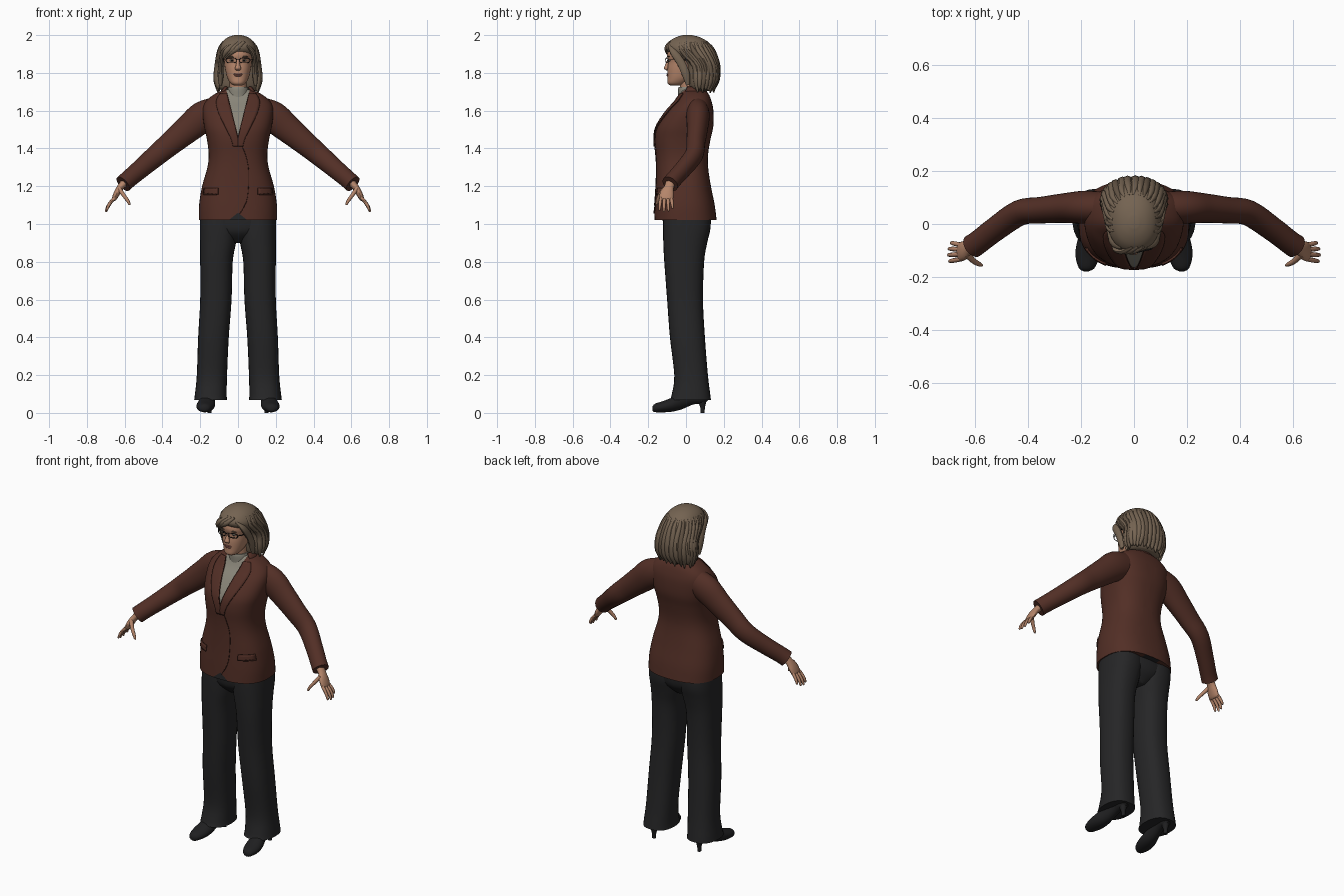
import bpy, bmesh, math, random
from mathutils import Vector

cube = bpy.data.objects.get("Cube")
if cube:
    bpy.data.objects.remove(cube)
random.seed(4)


def material(name, *rgb):
    m = bpy.data.materials.new(name)
    m.use_nodes = True
    m.diffuse_color = (*rgb, 1)
    bsdf = m.node_tree.nodes["Principled BSDF"]
    bsdf.inputs["Base Color"].default_value = (*rgb, 1)
    bsdf.inputs["Roughness"].default_value = 0.8
    return m


JACKET = material("russet jacket", .085, .028, .019)
SEAM = material("dark seam", .03, .01, .007)
SHIRT = material("grey knit", .25, .235, .19)
TROUSER = material("charcoal cloth", .019, .019, .02)
SHOE = material("black leather", .014, .014, .015)
SKIN = material("skin", .46, .235, .145)
LIPS = material("lips", .30, .11, .09)
HAIR = material("brown hair", .175, .125, .083)
HAIR_DARK = material("dark brown hair", .125, .088, .058)
FRAME = material("spectacle black", .012, .011, .011)
X, Y, Z = Vector((1, 0, 0)), Vector((0, 1, 0)), Vector((0, 0, 1))


def spline(rows, n=4):
    """Smooth rows of numbers with a Catmull-Rom curve."""
    out = []
    for i in range(len(rows) - 1):
        a, b, c, d = (rows[max(0, min(len(rows) - 1, i + k))] for k in (-1, 0, 1, 2))
        for j in range(n):
            t = j / n
            out.append([q + .5 * t * (r - p + t * (2 * p - 5 * q + 4 * r - s + t * (3 * (q - r) + s - p)))
                        for p, q, r, s in zip(a, b, c, d)])
    return out + [list(rows[-1])]


def body(rows):
    """(x, z, half width, front y, back y) to (x, y, z, half width, half depth)."""
    return [(x, (f + b) / 2, z, w, (b - f) / 2) for x, z, w, f, b in rows]


def oval(a, p):
    c, s = math.cos(a), math.sin(a)
    return math.copysign(abs(c) ** (2 / p), c), math.copysign(abs(s) ** (2 / p), s)


def finish(name, bm, *mats):
    bmesh.ops.recalc_face_normals(bm, faces=bm.faces)
    me = bpy.data.meshes.new(name)
    bm.to_mesh(me)
    bm.free()
    for m in mats:
        me.materials.append(m)
    ob = bpy.data.objects.new(name, me)
    bpy.context.collection.objects.link(ob)
    return ob


def loft_mesh(rows, segs=24, axis=None, ref=Y, p=2.0, n=4):
    """Skin oval rings strung along a smoothed path."""
    rows, bm, rings = spline(rows, n), bmesh.new(), []
    pts = [Vector(r[:3]) for r in rows]
    for i, r in enumerate(rows):
        t = axis or (pts[min(i + 1, len(pts) - 1)] - pts[max(i - 1, 0)]).normalized()
        v = (ref - t * ref.dot(t)).normalized()
        u = v.cross(t)
        ring = []
        for k in range(segs):
            c, s = oval(math.tau * k / segs, p)
            ring.append(bm.verts.new(pts[i] + u * c * r[3] + v * s * r[4]))
        rings.append(ring)
    for a, b in zip(rings, rings[1:]):
        for k in range(segs):
            bm.faces.new((a[k], a[k - 1], b[k - 1], b[k]))
    bm.faces.new(rings[0])
    bm.faces.new(rings[-1])
    return bm


def loft(name, rows, mat, **kw):
    return finish(name, loft_mesh(rows, **kw), mat)


def flip(rows, s):
    return [(s * r[0], *r[1:]) for r in rows]


def ring_at(rows, z):
    """Interpolated ring of an upright loft at height z."""
    for a, b in zip(rows, rows[1:]):
        if a[2] <= z <= b[2]:
            t = (z - a[2]) / max(b[2] - a[2], 1e-6)
            return [p + t * (q - p) for p, q in zip(a, b)]
    return rows[-1] if z > rows[-1][2] else rows[0]


# Jacket body with cut-in neckline and hem notch
TORSO = body([(0, 1.02, .207, -.168, .162), (0, 1.1, .206, -.165, .152), (0, 1.2, .19, -.16, .132),
              (0, 1.3, .162, -.158, .117), (0, 1.37, .155, -.16, .117), (0, 1.45, .165, -.165, .13),
              (0, 1.52, .18, -.152, .145), (0, 1.6, .187, -.1, .145), (0, 1.65, .17, -.056, .135),
              (0, 1.69, .12, -.032, .118), (0, 1.712, .066, -.02, .09)])
DENSE = spline(TORSO)
bm = loft_mesh(TORSO, segs=48, axis=Z, p=2.5)
for s in (-1, 1):
    for slope, z in ((-4, 1.46), (.8, 1.06)):
        bmesh.ops.bisect_plane(bm, geom=bm.verts[:] + bm.edges[:] + bm.faces[:],
                               plane_co=(0, 0, z), plane_no=(slope * s, 0, 1))
for f in bm.faces:
    c = f.calc_center_median()
    if c.y < .04 and c.z > 1.46 + 4 * abs(c.x):
        f.material_index = 1
    elif c.y < 0 and c.z + .8 * abs(c.x) < 1.06:
        f.material_index = 2
finish("jacket_body", bm, JACKET, SHIRT, TROUSER)


def chest(x, z, lift=.004):
    """Point just above the jacket front."""
    _, yc, _, w, d = ring_at(DENSE, z)
    return Vector((x, yc - d * max(0, 1 - abs(x / w) ** 2.5) ** .4 - lift, z))


def front_plate(name, rows, mat, s=1, cols=5):
    """Thin plate laid on the jacket from (z, inner x, outer x) rows."""
    bm, grid = bmesh.new(), []
    for z, a, b in spline(rows, 3):
        grid.append([bm.verts.new(chest(s * (a + (b - a) * k / cols), z)) for k in range(cols + 1)])
    for p, q in zip(grid, grid[1:]):
        for k in range(cols):
            bm.faces.new((p[k], p[k + 1], q[k + 1], q[k]))
    mod = finish(name, bm, mat).modifiers.new("thickness", "SOLIDIFY")
    mod.thickness, mod.offset = .007, 0


def tube(name, pts, mat, r, cyclic=False):
    cu = bpy.data.curves.new(name, "CURVE")
    cu.dimensions, cu.bevel_depth, cu.bevel_resolution = "3D", r, 1
    sp = cu.splines.new("POLY")
    sp.points.add(len(pts) - 1)
    for q, p in zip(sp.points, pts):
        q.co = (*p, 1)
    sp.use_cyclic_u = cyclic
    cu.materials.append(mat)
    bpy.context.collection.objects.link(bpy.data.objects.new(name, cu))


def front_line(name, pts, s=1, lift=.003):
    tube(name, [chest(s * x, z, lift) for x, z in spline(pts, 5)], SEAM, .0018)


# Lapels, pockets, closing edge
LAPEL = [(1.69, .095), (1.65, .115), (1.6, .106), (1.55, .085), (1.5, .06), (1.45, .036), (1.41, .025)]
for s, side in ((1, "left"), (-1, "right")):
    front_plate(side + "_lapel", [(z, max(0, (z - 1.46) / 4), x) for z, x in LAPEL], JACKET, s)
    front_line(side + "_lapel_edge", [(x, z) for z, x in LAPEL], s, .006)
    front_line(side + "_neckline_edge", [(.058, 1.69), (.03, 1.58), (0, 1.46)], s, .007)
    front_plate(side + "_pocket_flap", [(1.19, .105, .178), (1.155, .105, .184)], JACKET, s)
    front_line(side + "_pocket_seam", [(.105, 1.155), (.145, 1.16), (.184, 1.165)], s, .007)
front_line("closing_edge", [(0, 1.46), (.035, 1.38), (.055, 1.3), (.056, 1.2), (.045, 1.12), (.01, 1.055)])

# Folded collar round the back of the neck
bm = bmesh.new()
levels = [[bm.verts.new((w * math.cos(a), .035 + d * math.sin(a), z))
           for a in (math.radians(-30 + 12 * k) for k in range(21))]
          for w, d, z in ((.07, .058, 1.728), (.082, .07, 1.715), (.105, .085, 1.685))]
for p, q in zip(levels, levels[1:]):
    for k in range(20):
        bm.faces.new((p[k], p[k + 1], q[k + 1], q[k]))
finish("collar", bm, JACKET).modifiers.new("thickness", "SOLIDIFY").thickness = .01

# Neck and head
loft("turtleneck", body([(0, 1.6, .066, -.045, .075), (0, 1.67, .06, -.042, .07), (0, 1.71, .055, -.042, .066),
                         (0, 1.724, .051, -.039, .06)]), SHIRT, axis=Z)
loft("neck", body([(0, 1.66, .045, -.03, .06), (0, 1.78, .045, -.035, .06)]), SKIN, axis=Z)
HEAD = body([(0, 1.733, .022, -.082, -.02), (0, 1.745, .04, -.098, .0), (0, 1.775, .057, -.098, .04),
             (0, 1.82, .068, -.098, .07), (0, 1.86, .073, -.094, .09), (0, 1.9, .075, -.1, .095),
             (0, 1.95, .06, -.075, .075), (0, 1.975, .03, -.04, .04)])
loft("head", HEAD, SKIN, axis=Z, p=2.2, segs=32)
loft("nose", [(0, -.092, 1.872, .007, .006), (0, -.1, 1.845, .01, .009), (0, -.105, 1.824, .016, .012),
              (0, -.098, 1.813, .011, .005)], SKIN, axis=Z, segs=12)


def blob(name, at, size, mat):
    bm = bmesh.new()
    bmesh.ops.create_uvsphere(bm, u_segments=16, v_segments=8, radius=1)
    bmesh.ops.scale(bm, vec=size, verts=bm.verts)
    bmesh.ops.translate(bm, vec=at, verts=bm.verts)
    finish(name, bm, mat)


blob("upper_lip", (0, -.097, 1.794), (.024, .006, .004), LIPS)
blob("lower_lip", (0, -.096, 1.786), (.02, .007, .005), LIPS)

# Eyes and spectacles
for s, side in ((1, "left"), (-1, "right")):
    blob(side + "_eye", (s * .032, -.087, 1.866), (.013, .007, .006), SHIRT)
    blob(side + "_iris", (s * .032, -.092, 1.866), (.005, .004, .005), FRAME)
    blob(side + "_brow", (s * .034, -.092, 1.886), (.02, .005, .003), HAIR_DARK)
    rim = [oval(math.tau * k / 24, 3) for k in range(24)]
    tube(side + "_lens_rim", [(s * .036 + .027 * c, -.107 + .012 * abs(c * .5 + s * .5), 1.866 + .013 * h)
                              for c, h in rim], FRAME, .0022, True)
    tube(side + "_temple", [(s * .064, -.096, 1.87), (s * .078, -.075, 1.87), (s * .082, .01, 1.868)], FRAME, .0025)
tube("spectacle_bridge", [(-.01, -.107, 1.87), (0, -.109, 1.873), (.01, -.107, 1.87)], FRAME, .002)

# Hair mass, then tapering locks over it
MOP = body([(0, 1.705, .085, .03, .13), (0, 1.73, .112, .015, .153), (0, 1.78, .119, .005, .168),
            (0, 1.84, .112, -.005, .168), (0, 1.88, .107, -.045, .162), (0, 1.91, .104, -.093, .152),
            (0, 1.94, .097, -.106, .135), (0, 1.97, .078, -.085, .108), (0, 1.99, .05, -.05, .07),
            (0, 2.0, .018, -.015, .03)])
loft("hair_mass", MOP, HAIR, axis=Z, p=2.15, segs=40)
MOP_DENSE = spline(MOP)
for i in range(19):
    a = math.radians(-20 + i * 220 / 18)
    tip = random.uniform(1.69, 1.72)
    rows = []
    for z, r in ((1.965, .005), (1.92, .013), (1.84, .018), (1.77, .018), (1.73, .012), (tip, .003)):
        x, y, _, w, d = ring_at(MOP_DENSE, max(z, 1.725))
        c, h = oval(a + random.uniform(-.04, .04), 2.15)
        k = .95 if z > 1.75 else .98
        rows.append((x + w * k * c, y + d * k * h, z, r, r))
    loft("hair_lock_%d" % i, rows, HAIR_DARK if i % 5 == 2 else HAIR, segs=8, n=3)
for s, side in ((1, "left"), (-1, "right")):
    loft(side + "_face_lock", flip([(.045, -.085, 1.945, .008, .012), (.078, -.065, 1.91, .013, .02),
                                    (.09, -.025, 1.85, .013, .022), (.092, .0, 1.79, .016, .022),
                                    (.093, .01, 1.735, .008, .01)], s), HAIR, segs=10)
for k in range(3):
    loft("fringe_%d" % k, [(.035 - .02 * k, -.085, 1.965, .006, .006), (.0 - .02 * k, -.103, 1.935, .014, .01),
                           (-.035 - .015 * k, -.1, 1.91, .013, .009), (-.065 - .008 * k, -.08, 1.878, .004, .004)],
         HAIR, segs=8)

# Trouser seat
loft("trouser_seat", body([(0, .9, .04, -.06, .07), (0, .95, .13, -.11, .115), (0, 1.0, .185, -.122, .128),
                           (0, 1.08, .19, -.125, .13)]), TROUSER, axis=Z, p=2.4)

LEG = body([(.145, .068, .087, -.085, .132), (.144, .1, .084, -.075, .128), (.138, .2, .08, -.062, .116),
            (.13, .4, .081, -.085, .1), (.117, .6, .083, -.1, .09), (.114, .8, .086, -.115, .096),
            (.106, .9, .095, -.12, .112), (.102, .98, .1, -.122, .13), (.1, 1.07, .1, -.12, .13)])
SLEEVE = [(.1, .06, 1.6, .075, .06), (.185, .063, 1.567, .083, .062), (.26, .06, 1.507, .074, .056),
          (.35, .052, 1.432, .064, .05), (.43, .042, 1.365, .057, .048), (.52, -.018, 1.288, .05, .045),
          (.58, -.064, 1.237, .047, .044), (.608, -.084, 1.212, .047, .045)]
SHOE_ROWS = [(.18, -.178, .022, .01, .01), (.178, -.165, .026, .03, .022), (.174, -.12, .033, .046, .03),
             (.168, -.07, .045, .047, .038), (.16, -.02, .064, .038, .044), (.153, .04, .085, .034, .04),
             (.15, .09, .09, .033, .04), (.149, .116, .09, .018, .025)]
PALM = [(.595, -.08, 1.225, .022, .026), (.622, -.09, 1.195, .018, .026), (.64, -.1, 1.165, .017, .036),
        (.655, -.105, 1.135, .013, .036), (.66, -.106, 1.125, .007, .028)]
for s, side in ((1, "left"), (-1, "right")):
    # Legs and heeled shoes
    loft(side + "_trouser_leg", flip(LEG, s), TROUSER, axis=Z, p=2.4, segs=28)
    loft(side + "_shoe", flip(SHOE_ROWS, s), SHOE, axis=Y, ref=Z, segs=20)
    loft(side + "_shoe_heel", flip([(.15, .088, 0, .011, .011), (.15, .088, .03, .012, .013),
                                    (.15, .085, .075, .026, .028)], s), SHOE, axis=Z, segs=14)
    # Arms and hands
    loft(side + "_sleeve", flip(SLEEVE, s), JACKET, segs=28)
    loft(side + "_palm", flip(PALM, s), SKIN, segs=16)
    for name, o, length in (("index", -.027, .95), ("middle", -.009, 1.05), ("ring", .009, 1), ("little", .026, .8)):
        finger = [(.652 + dx * length, -.105 + o * spread, 1.14 - dz * length, r, r) for dx, dz, spread, r in
                  ((0, 0, 1, .009), (.022, .025, 1.15, .009), (.037, .048, 1.25, .008),
                   (.044, .068, 1.3, .006), (.045, .073, 1.3, .002))]
        loft(side + "_" + name + "_finger", flip(finger, s), SKIN, segs=8, n=3)
    loft(side + "_thumb", flip([(.628, -.115, 1.185, .012, .014), (.605, -.138, 1.152, .01, .011),
                                (.585, -.15, 1.125, .009, .009), (.574, -.155, 1.105, .006, .006),
                                (.572, -.156, 1.1, .002, .002)], s), SKIN, segs=10, n=3)

# Smooth shading with crisp rims
bpy.ops.object.select_all(action="DESELECT")
for ob in bpy.context.scene.objects:
    if ob.type == "MESH":
        ob.select_set(True)
        bpy.context.view_layer.objects.active = ob
bpy.ops.object.shade_smooth_by_angle(angle=math.radians(45))
